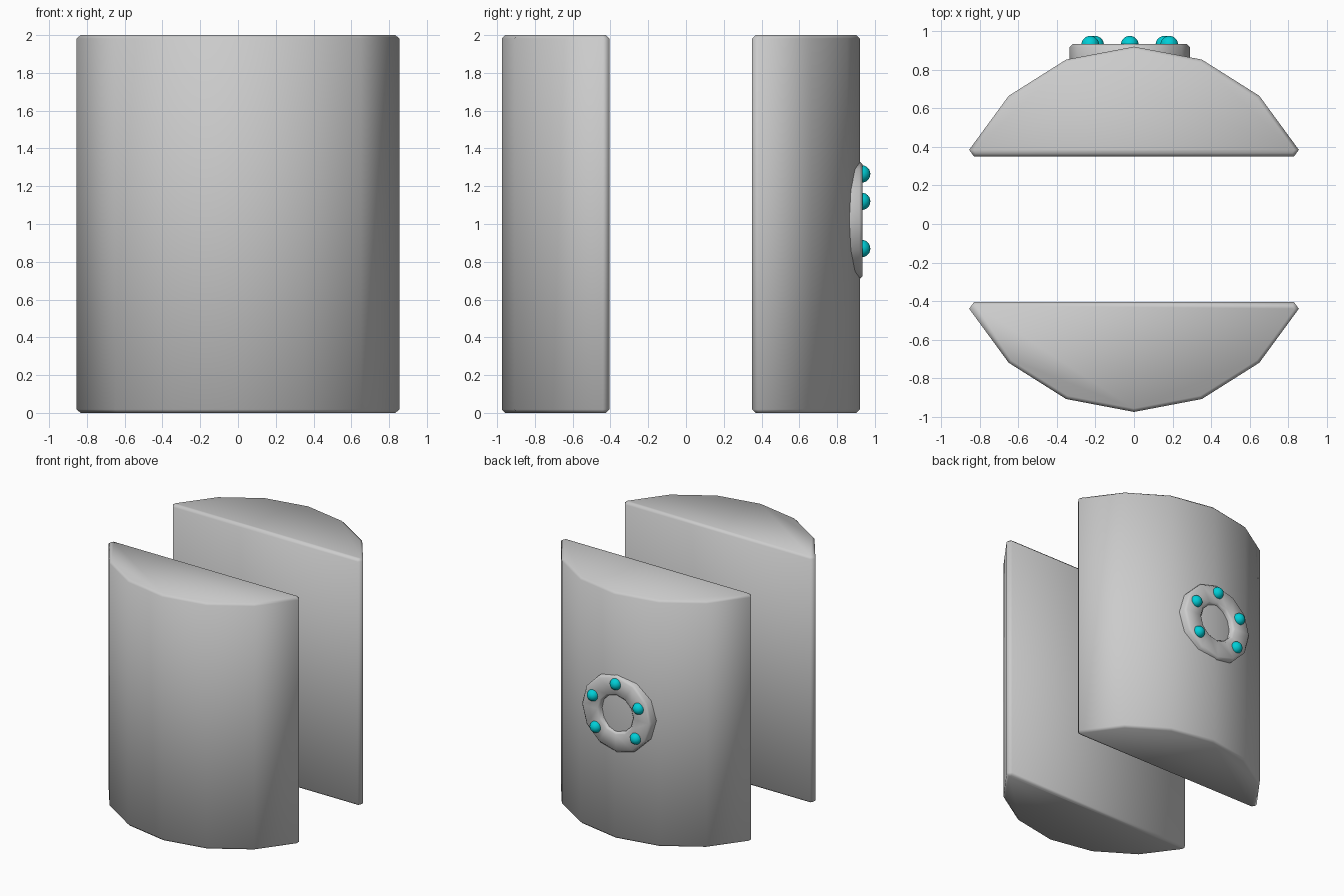
import bpy, bmesh, math

if "Cube" in bpy.data.objects:
    bpy.data.objects.remove(bpy.data.objects["Cube"])


def finish(name, bm, angle, mat=None):
    bmesh.ops.recalc_face_normals(bm, faces=bm.faces)
    mesh = bpy.data.meshes.new(name)
    bm.to_mesh(mesh)
    bm.free()
    ob = bpy.data.objects.new(name, mesh)
    bpy.context.collection.objects.link(ob)
    if mat:
        mesh.materials.append(mat)
    bpy.ops.object.select_all(action='DESELECT')
    ob.select_set(True)
    bpy.context.view_layer.objects.active = ob
    bpy.ops.object.shade_smooth_by_angle(angle=math.radians(angle))
    return ob


# Half shell outline (x, depth outward), right side from inner face to crown
HALF = [(0.83, 0.0), (0.855, 0.035), (0.65, 0.315), (0.352, 0.503)]
OUTLINE = HALF + [(0.0, 0.57)] + [(-x, d) for x, d in reversed(HALF)]


def half_shell(name, inner_y, side):
    bm = bmesh.new()
    base = [bm.verts.new((x, inner_y + side * d, 0)) for x, d in OUTLINE]
    top = [bm.verts.new((v.co.x, v.co.y, 2)) for v in base]
    bm.faces.new(base)
    bm.faces.new(top)
    n = len(base)
    for i in range(n):
        j = (i + 1) % n
        bm.faces.new((base[i], base[j], top[j], top[i]))
    rims = [e for e in bm.edges if abs(e.verts[0].co.z - e.verts[1].co.z) < 0.01]
    bmesh.ops.bevel(bm, geom=rims, offset=0.018, segments=1,
                    affect='EDGES', profile=0.5)
    return finish(name, bm, 50)


half_shell("front_half", -0.405, -1)
half_shell("back_half", 0.35, 1)

# Round dial ring set into the back half
CX, CZ, FACE = -0.022, 1.02, 0.935
SIDES = 12
profile = [(0.312, 0.82), (0.312, 0.918), (0.295, FACE),
           (0.165, FACE), (0.148, 0.918), (0.148, 0.82)]
bm = bmesh.new()
rings = []
for i in range(SIDES):
    a = 2 * math.pi * i / SIDES
    rings.append([bm.verts.new((CX + r * math.cos(a), y, CZ + r * math.sin(a)))
                  for r, y in profile])
for i in range(SIDES):
    p, q = rings[i], rings[(i + 1) % SIDES]
    for k in range(len(profile)):
        m = (k + 1) % len(profile)
        bm.faces.new((p[k], p[m], q[m], q[k]))
finish("dial_ring", bm, 50)

# Five cyan beads around the ring
cyan = bpy.data.materials.new("cyan")
cyan.diffuse_color = (0.0, 0.62, 0.68, 1)
cyan.use_nodes = True
cyan.node_tree.nodes["Principled BSDF"].inputs["Base Color"].default_value = cyan.diffuse_color
beads = [(0, 0.245), (0.205, 0.1), (-0.205, 0.1), (0.18, -0.15), (-0.18, -0.15)]
for i, (dx, dz) in enumerate(beads):
    bm = bmesh.new()
    bmesh.ops.create_uvsphere(bm, u_segments=20, v_segments=12, radius=0.046)
    bmesh.ops.translate(bm, verts=bm.verts, vec=(CX + dx, 0.93, CZ + dz))
    finish(f"bead_{i + 1}", bm, 60, cyan)
